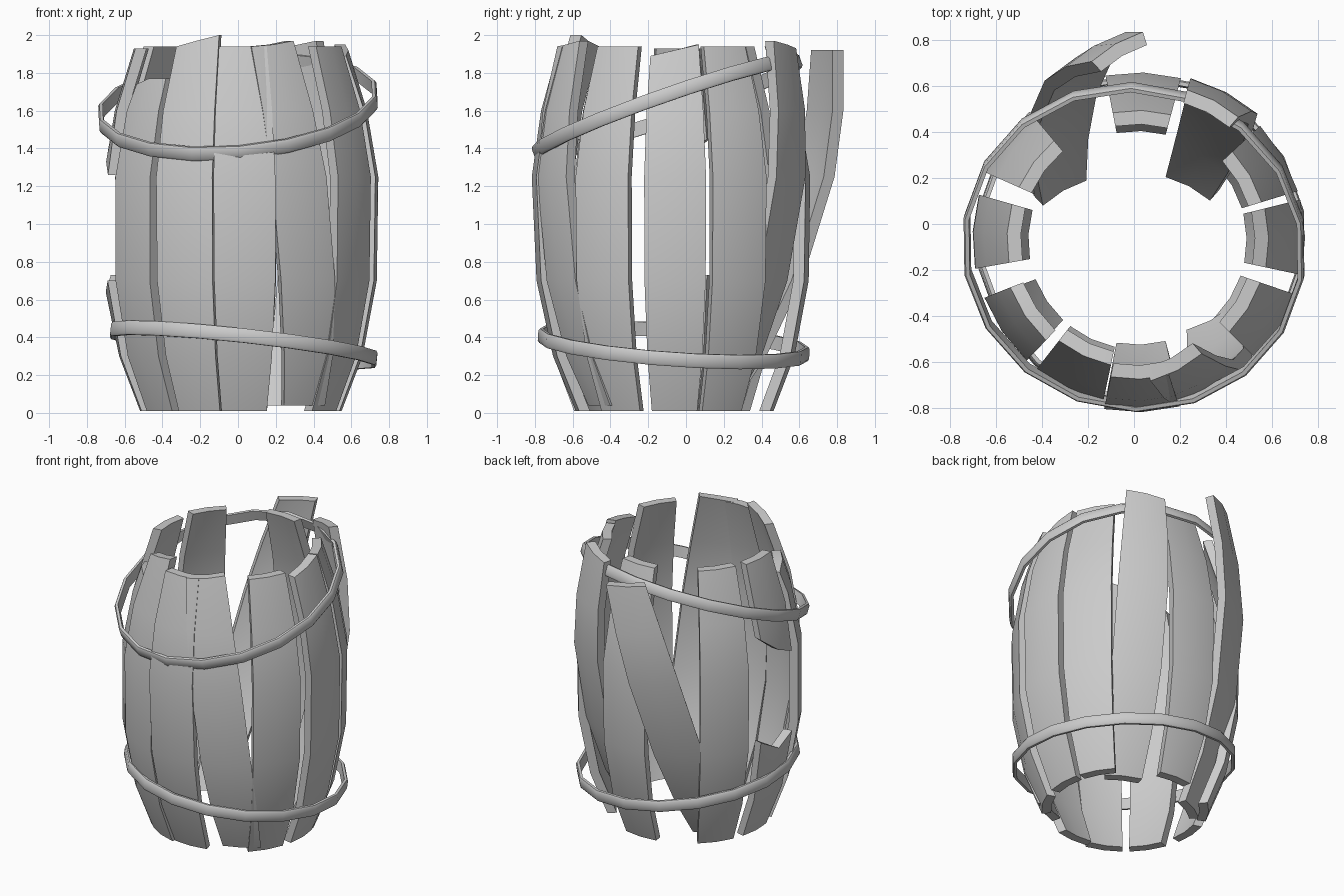
import bpy, bmesh
from math import radians, sin, cos, pi
from mathutils import Vector, Matrix

if "Cube" in bpy.data.objects:
    bpy.data.objects.remove(bpy.data.objects["Cube"])

CX, CY = 0.015, -0.07
THICK = 0.06
HALF = radians(13)
# outer barrel profile: (height, radius)
PROFILE = [(0, .53), (.3, .645), (.7, .72), (1.25, .728), (1.6, .668), (2.0, .545)]


def radius(z):
    for (z0, r0), (z1, r1) in zip(PROFILE, PROFILE[1:]):
        if z <= z1:
            return r0 + (r1 - r0) * (z - z0) / (z1 - z0)
    return PROFILE[-1][1]


def finish(name, bm):
    bmesh.ops.recalc_face_normals(bm, faces=bm.faces)
    mesh = bpy.data.meshes.new(name)
    bm.to_mesh(mesh)
    bm.free()
    ob = bpy.data.objects.new(name, mesh)
    bpy.context.collection.objects.link(ob)
    bpy.ops.object.select_all(action='DESELECT')
    ob.select_set(True)
    bpy.context.view_layer.objects.active = ob
    bpy.ops.object.shade_smooth_by_angle(angle=radians(35))
    return ob


def stave(name, angle, z0=.01, z1=1.94, top=(0, 0), bottom=(0, 0),
          end_top=(0, 0, 0), end_bottom=(0, 0, 0)):
    """Bowed board; top/bottom = (sideways, outward) shift, ends = height offsets across."""
    a = radians(angle)
    n, t = Vector((cos(a), sin(a), 0)), Vector((-sin(a), cos(a), 0))
    levels = [z0] + [z for z, _ in PROFILE if z0 + .1 < z < z1 - .1] + [z1]
    bm = bmesh.new()
    rings = []
    for i, z in enumerate(levels):
        f = z / 1.94
        side = bottom[0] + (top[0] - bottom[0]) * f
        out = bottom[1] + (top[1] - bottom[1]) * f
        offs = end_bottom if i == 0 else end_top if i == len(levels) - 1 else (0, 0, 0)
        ring = []
        for depth, order in ((0, (0, 1, 2)), (THICK, (2, 1, 0))):
            for k in order:
                b = HALF * (k - 1)
                r = radius(z) - depth
                p = n * (r * cos(b) + out) + t * (r * sin(b) + side)
                ring.append(bm.verts.new((p.x + CX, p.y + CY, max(0, z + offs[k]))))
        rings.append(ring)
    for r0, r1 in zip(rings, rings[1:]):
        for k in range(6):
            j = (k + 1) % 6
            bm.faces.new((r0[k], r0[j], r1[j], r1[k]))
    for r in (rings[0], rings[-1]):
        bm.faces.new((r[0], r[1], r[4], r[5]))
        bm.faces.new((r[1], r[2], r[3], r[4]))
    return finish(name, bm)


def hoop(name, centre, rad, slope_x, slope_y, height=.075, thick=.025, sides=18):
    """Tilted flat metal band."""
    normal = Vector((-slope_x, -slope_y, 1)).normalized()
    mat = Matrix.Translation(centre) @ Vector((0, 0, 1)).rotation_difference(normal).to_matrix().to_4x4()
    section = [(0, -.35), (0, .35), (-thick * .3, .5), (-thick, .5), (-thick, -.5), (-thick * .3, -.5)]
    bm = bmesh.new()
    rings = []
    for i in range(sides):
        a = 2 * pi * i / sides - pi / 2
        rings.append([bm.verts.new(mat @ Vector(((rad + d) * cos(a), (rad + d) * sin(a), h * height)))
                      for d, h in section])
    for i in range(sides):
        r0, r1 = rings[i], rings[(i + 1) % sides]
        for k in range(6):
            j = (k + 1) % 6
            bm.faces.new((r0[k], r1[k], r1[j], r0[j]))
    return finish(name, bm)


# staves standing nearly in place
stave("right_stave", 1, z1=1.92, end_top=(-.03, 0, .03))
stave("back_right_stave", 30, z1=1.94)
stave("back_stave", 88, z1=1.94)
stave("back_left_stave", 143, z1=1.94)
stave("front_left_short_stave", -146, z1=1.77, end_top=(-.03, 0, 0), top=(0, -.03))
stave("front_left_stave", -115, z1=1.97, end_top=(-.03, 0, .03))
stave("front_stave", -88, z1=1.94, top=(-.01, .04), bottom=(0, -.02))
stave("front_right_stave", -32, z1=1.94)

# loose, leaning staves
stave("leaning_front_stave", -62, z0=.04, z1=1.95, top=(-.11, .02), bottom=(.12, -.03),
      end_top=(-.01, 0, .02))
stave("slipped_back_stave", 62, z0=.04, z1=1.95, top=(-.01, .13), bottom=(-.09, -.18),
      end_top=(.02, 0, -.02))
stave("fallen_back_stave", 120, z0=.03, z1=1.92, top=(-.35, .22), bottom=(.18, -.14))

# snapped stave on the left
stave("broken_stave_upper", 177, z0=1.33, z1=1.93, end_bottom=(.12, 0, -.07))
stave("broken_stave_lower", 177, z1=.68, end_top=(.05, -.04, .02))

# hoops
hoop("upper_hoop", (0, -.1, 1.62), .75, .09, .35)
hoop("lower_hoop", (.03, -.065, .36), .72, -.11, -.07)
